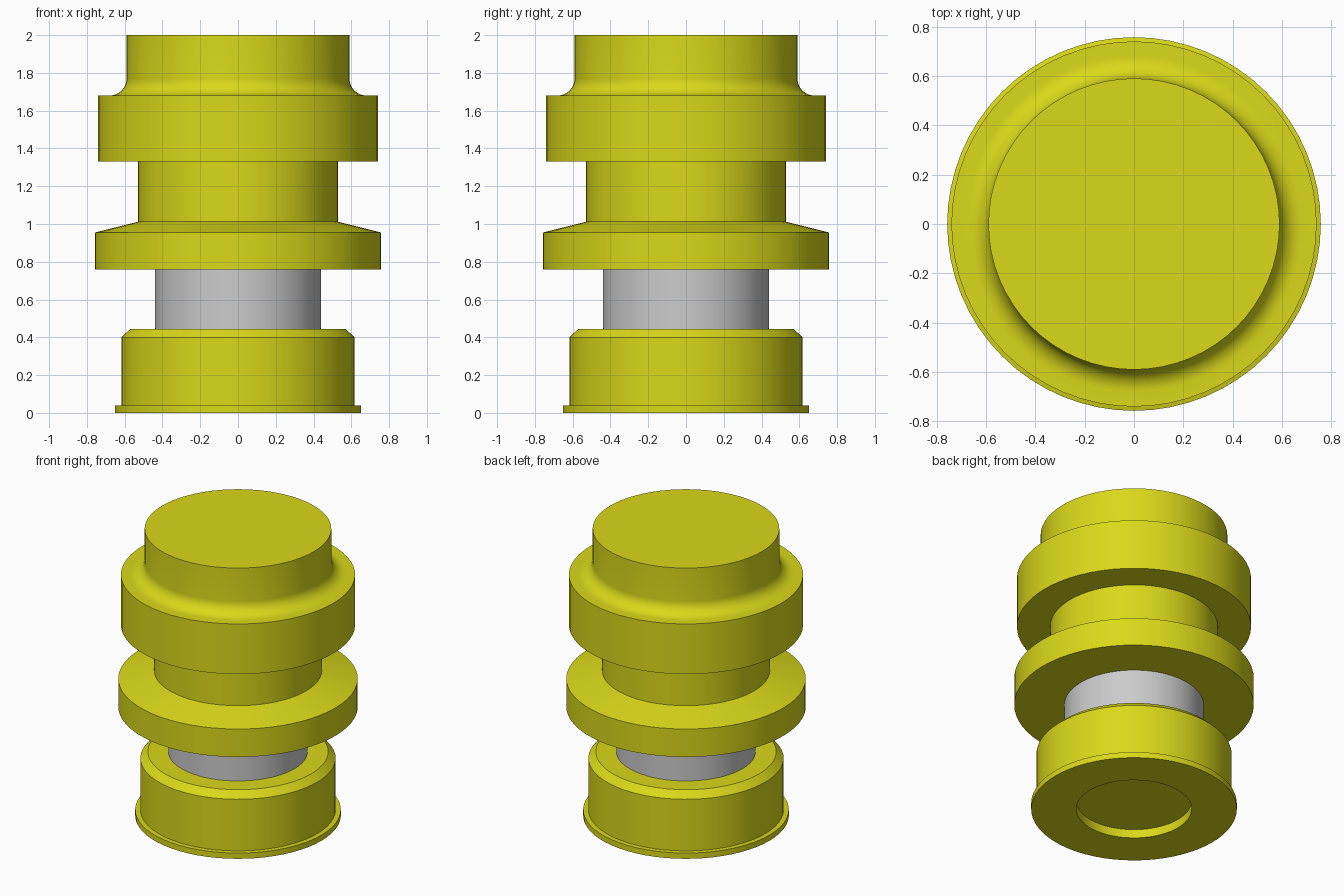
import bpy, bmesh, math

if "Cube" in bpy.data.objects:
    bpy.data.objects.remove(bpy.data.objects["Cube"])

SIDES = 64

yellow = bpy.data.materials.new("yellow")
yellow.diffuse_color = (0.70, 0.69, 0.01, 1)
yellow.use_nodes = True
yellow.node_tree.nodes["Principled BSDF"].inputs["Base Color"].default_value = yellow.diffuse_color


def lathe(name, profile, mat=None):
    """Revolve (radius, z) points about z; radius 0 at both ends closes the solid."""
    bm = bmesh.new()
    rings = []
    for r, z in profile:
        if r == 0:
            rings.append([bm.verts.new((0, 0, z))])
        else:
            rings.append([bm.verts.new((r * math.cos(2 * math.pi * i / SIDES),
                                        r * math.sin(2 * math.pi * i / SIDES), z))
                          for i in range(SIDES)])
    for a, b in zip(rings, rings[1:]):
        for i in range(SIDES):
            j = (i + 1) % SIDES
            if len(a) == 1:
                bm.faces.new((a[0], b[j], b[i]))
            elif len(b) == 1:
                bm.faces.new((a[i], a[j], b[0]))
            else:
                bm.faces.new((a[i], a[j], b[j], b[i]))
    bmesh.ops.recalc_face_normals(bm, faces=bm.faces[:])
    me = bpy.data.meshes.new(name)
    bm.to_mesh(me)
    bm.free()
    ob = bpy.data.objects.new(name, me)
    bpy.context.collection.objects.link(ob)
    if mat:
        me.materials.append(mat)
    bpy.ops.object.select_all(action='DESELECT')
    ob.select_set(True)
    bpy.context.view_layer.objects.active = ob
    bpy.ops.object.shade_smooth_by_angle(angle=math.radians(30))
    return ob


# Base cup: shallow recess underneath, thin lip, chamfered top edge
lathe("base", [(0, 0.06), (0.365, 0.06), (0.365, 0), (0.65, 0), (0.65, 0.04),
               (0.617, 0.04), (0.617, 0.40), (0.57, 0.445), (0, 0.445)], yellow)

# Grey stem seated slightly into both neighbours
lathe("stem", [(0, 0.43), (0.44, 0.43), (0.44, 0.775), (0, 0.775)])

# Upper body: sloped lower flange, neck, upper flange, concave fillet, top boss
boss, fillet, shelf = 0.59, 0.09, 1.68
arc = [(boss + fillet * (1 - math.sin(a)), shelf + fillet * (1 - math.cos(a)))
       for a in (math.pi / 2 * k / 10 for k in range(11))]
lathe("upper_body", [(0, 0.76), (0.757, 0.76), (0.757, 0.955), (0.53, 1.012),
                     (0.53, 1.33), (0.74, 1.33), (0.74, shelf)]
      + arc + [(boss, 2.0), (0, 2.0)], yellow)
